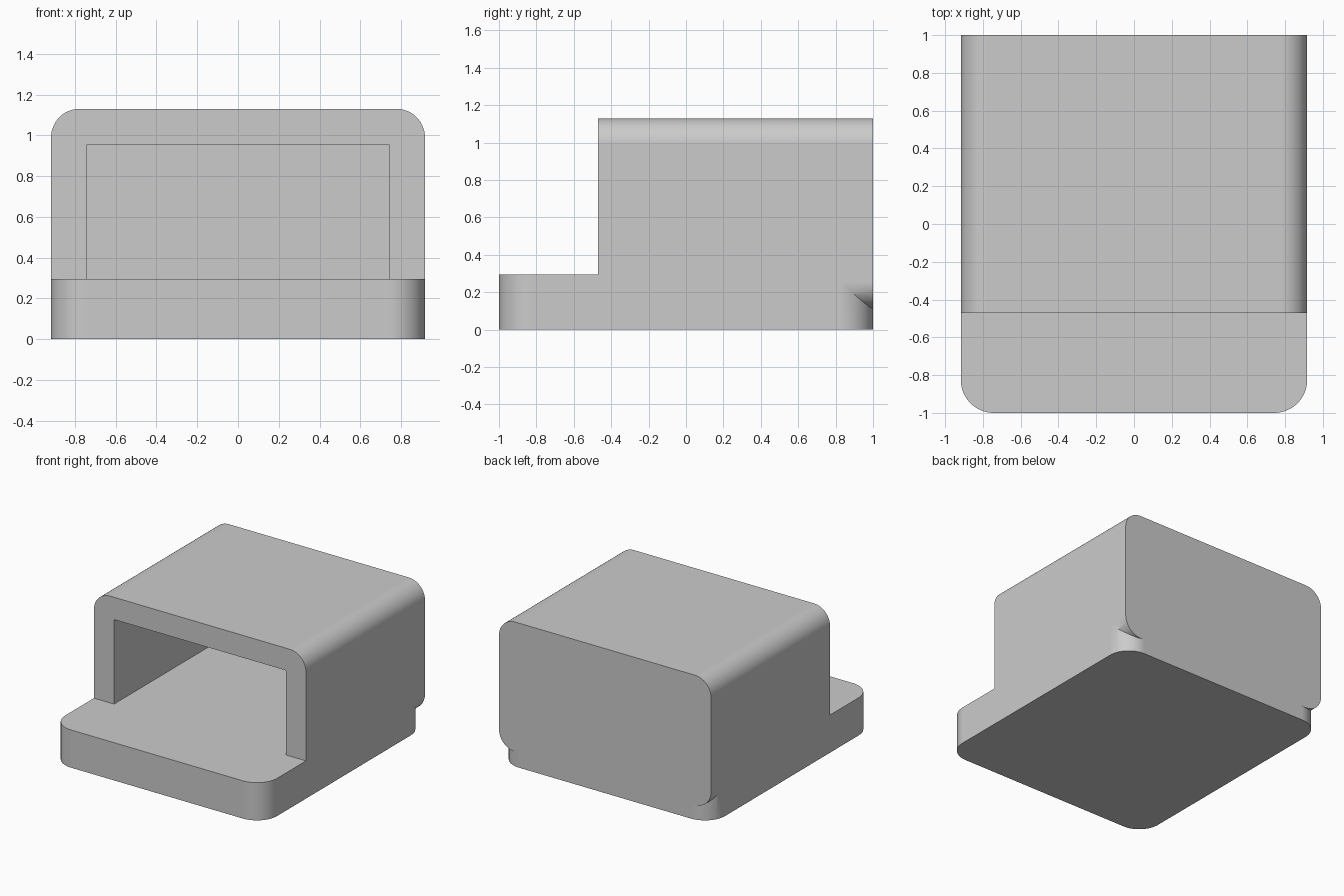
import bpy, bmesh, math

if "Cube" in bpy.data.objects:
    bpy.data.objects.remove(bpy.data.objects["Cube"])

HALF_W, BASE_TOP, WALL = 0.917, 0.295, 0.174


def rounded_rect(u0, u1, v0, v1, r, seg):
    """Counter-clockwise outline of a rectangle with rounded corners."""
    corners = [(u1 - r, v1 - r), (u0 + r, v1 - r), (u0 + r, v0 + r), (u1 - r, v0 + r)]
    return [(cu + r * math.cos(a), cv + r * math.sin(a))
            for q, (cu, cv) in enumerate(corners)
            for a in [(q + i / seg) * math.pi / 2 for i in range(seg + 1)]]


def prism(name, start, end):
    """Solid between two matching outlines."""
    bm = bmesh.new()
    a = [bm.verts.new(p) for p in start]
    b = [bm.verts.new(p) for p in end]
    bm.faces.new(a)
    bm.faces.new(b)
    for i in range(len(a)):
        j = (i + 1) % len(a)
        bm.faces.new((a[i], a[j], b[j], b[i]))
    bmesh.ops.recalc_face_normals(bm, faces=bm.faces)
    mesh = bpy.data.meshes.new(name)
    bm.to_mesh(mesh)
    bm.free()
    obj = bpy.data.objects.new(name, mesh)
    bpy.context.collection.objects.link(obj)
    return obj


def prism_y(name, outline, y0, y1):
    return prism(name, [(x, y0, z) for x, z in outline], [(x, y1, z) for x, z in outline])


def select(obj):
    bpy.ops.object.select_all(action='DESELECT')
    obj.select_set(True)
    bpy.context.view_layer.objects.active = obj


def combine(target, other, operation):
    mod = target.modifiers.new(operation.title(), 'BOOLEAN')
    mod.operation, mod.solver, mod.object = operation, 'EXACT', other
    select(target)
    bpy.ops.object.modifier_apply(modifier=mod.name)
    bpy.data.objects.remove(other)


# Hood: rounded box lying along y, hollowed from the front
hood = prism_y("hood", rounded_rect(-HALF_W, HALF_W, 0.115, 1.13, 0.14, 16), -0.47, 1.0)
cavity = prism_y("cavity", rounded_rect(-HALF_W + WALL, HALF_W - WALL, 0.27, 1.13 - WALL, 0.008, 3),
                 -0.7, 1.0 - WALL)
combine(hood, cavity, 'DIFFERENCE')

# Base plate: rounded in plan, its top forms the cavity floor
plan = rounded_rect(-HALF_W, HALF_W, -1.0, 1.0, 0.175, 16)
base = prism("base_plate", [(x, y, 0) for x, y in plan], [(x, y, BASE_TOP) for x, y in plan])
combine(base, hood, 'UNION')
base.name = "hooded_base"

# Smooth the rounded corners, keep the edges crisp
select(base)
bpy.ops.object.shade_smooth_by_angle(angle=math.radians(32))
weighted = base.modifiers.new("Weighted Normals", 'WEIGHTED_NORMAL')
weighted.keep_sharp = True
